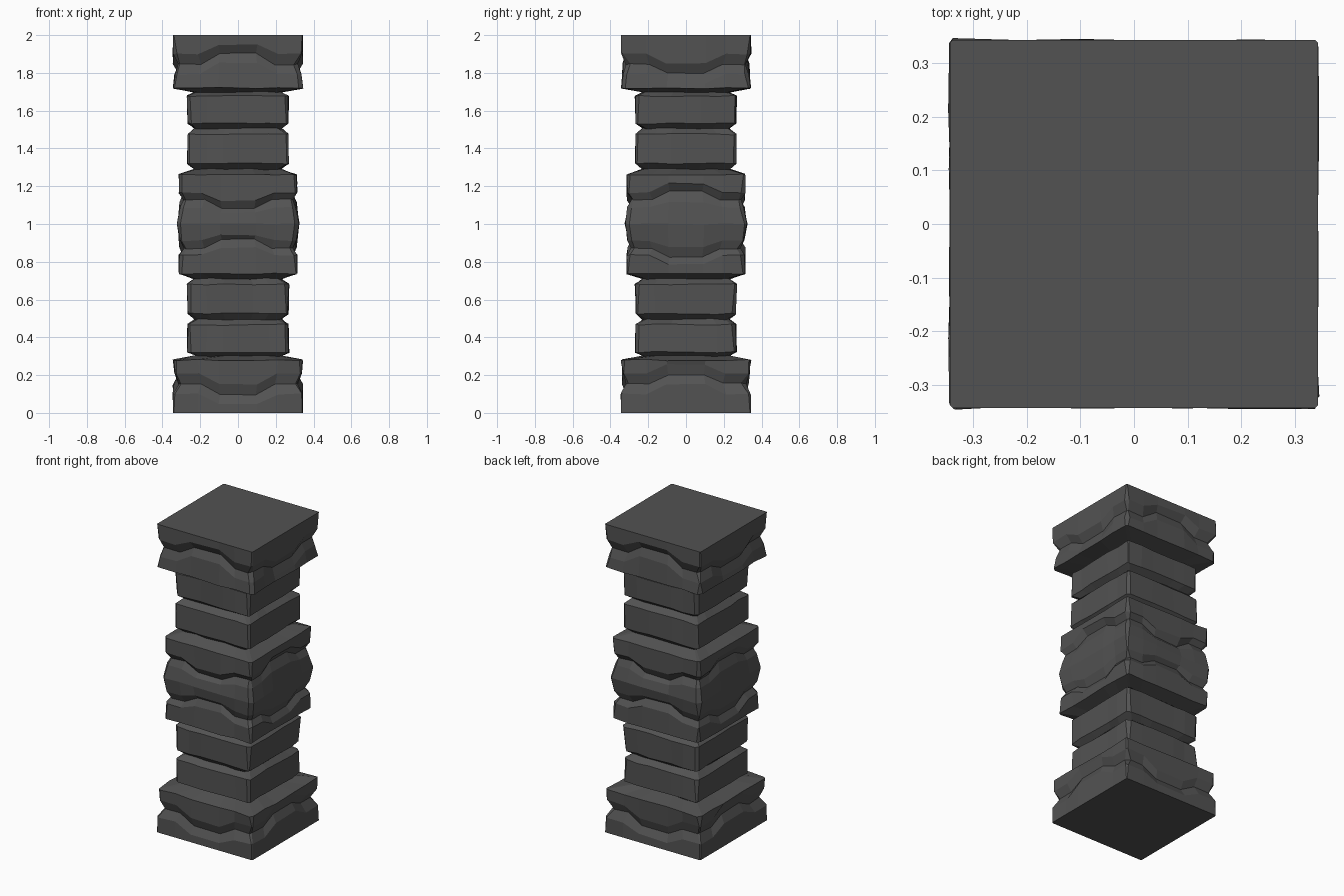
import bpy, bmesh, random

if "Cube" in bpy.data.objects:
    bpy.data.objects.remove(bpy.data.objects["Cube"])

random.seed(4)

stone = bpy.data.materials.new("dark grey stone")
stone.diffuse_color = (0.085, 0.085, 0.085, 1)
stone.use_nodes = True
stone.node_tree.nodes["Principled BSDF"].inputs["Base Color"].default_value = stone.diffuse_color

# Lower half profile: half width, height, wave on front/back, wave on left/right
LOWER = [
    (0.343, 0.00, 0, 0),
    (0.343, 0.10, -0.05, 0.05),      # base slab
    (0.315, 0.155, -0.06, 0.045),    # wavy groove
    (0.335, 0.21, -0.06, 0.045),
    (0.342, 0.28, 0, 0),             # upper base slab
    (0.225, 0.302, 0, 0),
    (0.268, 0.322, 0, 0),            # first shaft block
    (0.265, 0.467, 0, 0),
    (0.228, 0.495, 0, 0),
    (0.265, 0.525, 0, 0),            # second shaft block
    (0.268, 0.680, 0, 0),
    (0.228, 0.710, 0, 0),
    (0.312, 0.738, 0, 0),            # collar
    (0.312, 0.835, 0.04, -0.05),
    (0.288, 0.870, 0.05, -0.045),    # wavy groove
    (0.308, 0.912, 0.03, -0.03),     # middle block
]
MIDDLE = [(0.322, 1.0, 0, 0)]
UPPER = [(h, 2 - z, -f, -s) for h, z, f, s in reversed(LOWER)]

STEPS = [-0.62, -0.3, 0.3, 0.62]     # wave break points along each side


def ring(bm, h, z, front, side):
    """One square loop with clipped corners and a stepped wave on each side."""
    verts = []
    flat = z in (0, 2)
    cut = [0.004 if flat else random.uniform(0.004, 0.024) for _ in range(4)]
    for i in range(4):
        wave = front if i % 2 == 0 else side
        ts = [-1 + cut[i] / h] + STEPS + [1 - cut[(i + 1) % 4] / h]
        for t in ts:
            dz = wave if abs(t) < 0.4 else 0
            jitter = 0 if flat else random.uniform(-0.004, 0.004)
            x, y = t * h, -h + jitter
            for _ in range(i):       # turn to the next side
                x, y = -y, x
            zz = z + dz + (0 if flat else random.uniform(-0.004, 0.004))
            verts.append(bm.verts.new((x, y, zz)))
    return verts


# Pillar: loft through all loops
bm = bmesh.new()
loops = [ring(bm, *p) for p in LOWER + MIDDLE + UPPER]
for a, b in zip(loops, loops[1:]):
    n = len(a)
    for k in range(n):
        m = (k + 1) % n
        bm.faces.new((a[k], a[m], b[m], b[k]))
bm.faces.new(list(reversed(loops[0])))
bm.faces.new(loops[-1])
bmesh.ops.recalc_face_normals(bm, faces=bm.faces)

mesh = bpy.data.meshes.new("stone_pillar")
bm.to_mesh(mesh)
bm.free()
mesh.materials.append(stone)
pillar = bpy.data.objects.new("stone_pillar", mesh)
bpy.context.collection.objects.link(pillar)
